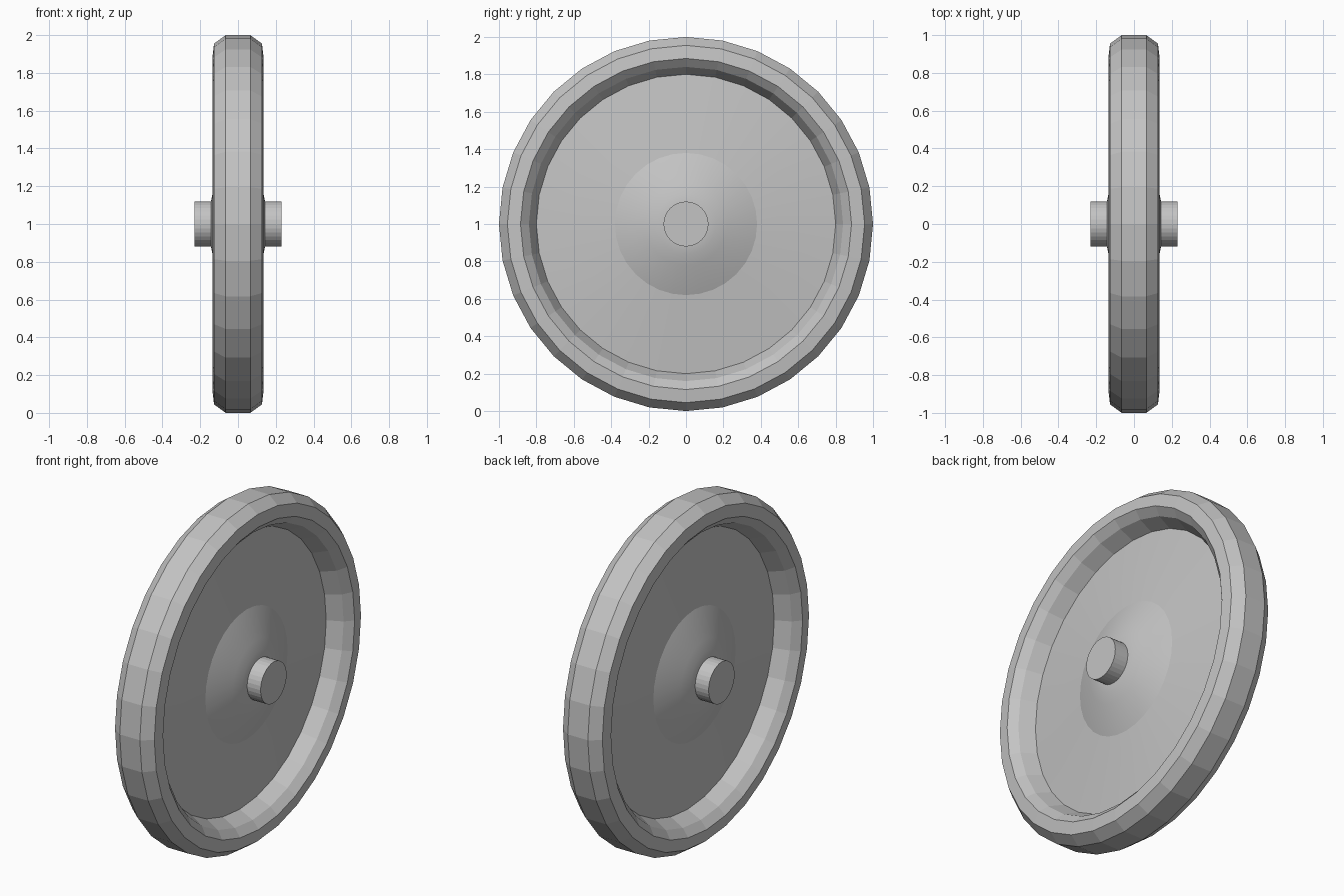
import bpy, bmesh, math

if "Cube" in bpy.data.objects:
    bpy.data.objects.remove(bpy.data.objects["Cube"])

grey = bpy.data.materials.new("plain grey")
grey.use_nodes = True
colour = (0.55, 0.55, 0.55, 1)
grey.diffuse_color = colour
grey.node_tree.nodes["Principled BSDF"].inputs["Base Color"].default_value = colour

SEGMENTS = 32


def lathe(name, profile, closed=False, smooth=False):
    """Spin (x, radius) points round the x axis."""
    bm = bmesh.new()
    verts = [bm.verts.new((x, 0, r)) for x, r in profile]
    pairs = list(zip(verts, verts[1:] + verts[:1]))
    if not closed:
        pairs.pop()
    edges = [bm.edges.new(p) for p in pairs]
    bmesh.ops.spin(bm, geom=verts + edges, cent=(0, 0, 0), axis=(1, 0, 0),
                   angle=math.tau, steps=SEGMENTS)
    bmesh.ops.remove_doubles(bm, verts=bm.verts[:], dist=0.0005)
    bmesh.ops.recalc_face_normals(bm, faces=bm.faces[:])
    mesh = bpy.data.meshes.new(name)
    bm.to_mesh(mesh)
    bm.free()
    mesh.materials.append(grey)
    obj = bpy.data.objects.new(name, mesh)
    obj.location.z = 1
    bpy.context.collection.objects.link(obj)
    if smooth:
        bpy.ops.object.select_all(action='DESELECT')
        obj.select_set(True)
        bpy.context.view_layer.objects.active = obj
        bpy.ops.object.shade_smooth_by_angle(angle=math.radians(14))
    return obj


def mirrored(half):
    return half + [(-x, r) for x, r in reversed(half)]


# Faceted tyre with a bevelled inner wall
lathe("tyre", mirrored([(0.01, 0.80), (0.095, 0.84), (0.135, 0.885),
                        (0.127, 0.955), (0.065, 1.0)]), closed=True)

# Dished web swelling towards the hub on both sides
lathe("web", mirrored([(0.143, 0), (0.143, 0.12), (0.135, 0.16), (0.12, 0.22),
                       (0.055, 0.38), (0.01, 0.805)]), smooth=True)

# Axle stub through the hub
lathe("axle", mirrored([(0.23, 0), (0.23, 0.12)]))
